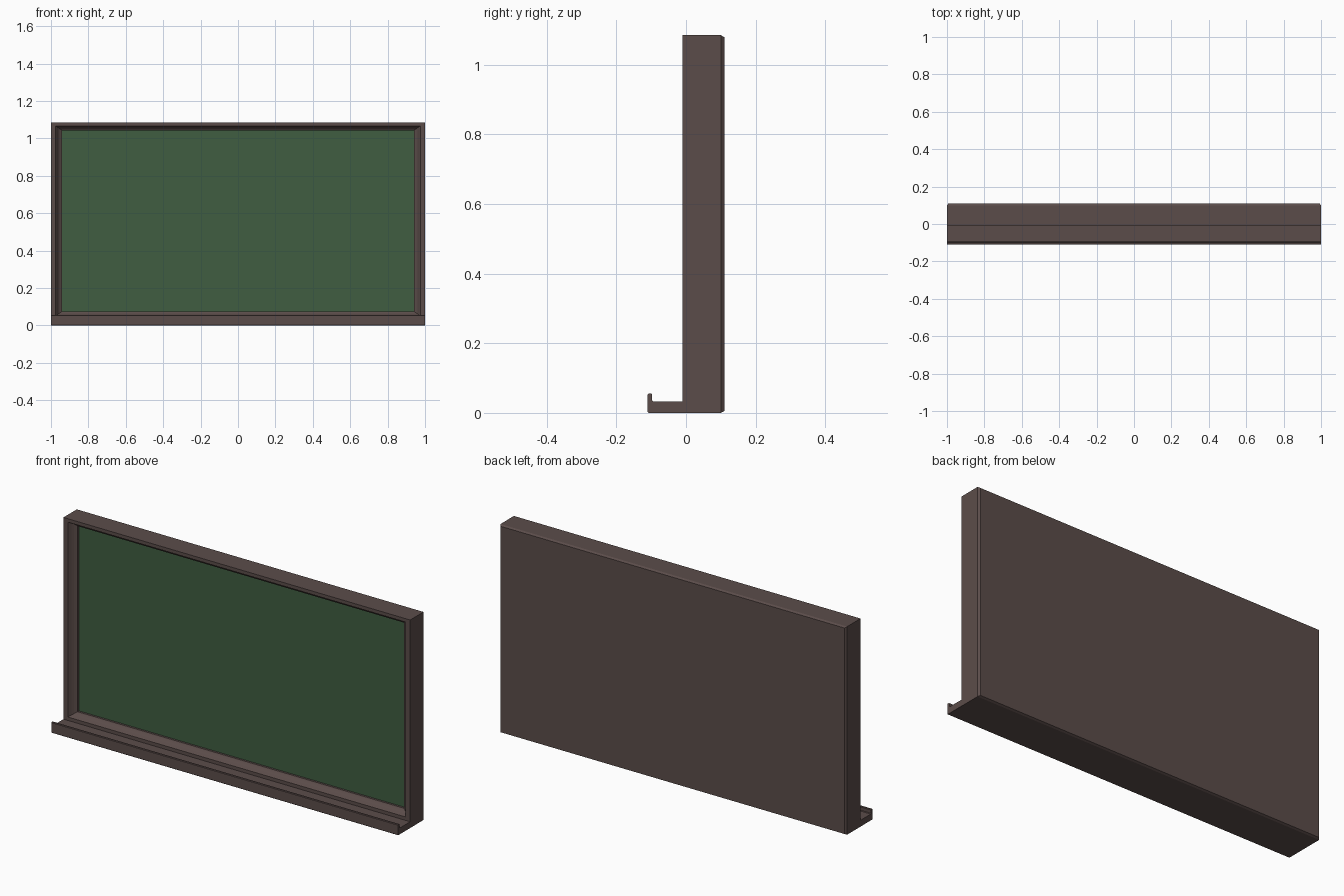
import bpy, bmesh

if "Cube" in bpy.data.objects:
    bpy.data.objects.remove(bpy.data.objects["Cube"])

H = 1.085      # overall height
SHELF = 0.033  # height of the ledge the frame rises from


def material(name, rgb):
    m = bpy.data.materials.new(name)
    m.diffuse_color = (*rgb, 1)
    m.use_nodes = True
    m.node_tree.nodes["Principled BSDF"].inputs["Base Color"].default_value = m.diffuse_color
    return m


def finish(name, bm, mat):
    bmesh.ops.recalc_face_normals(bm, faces=bm.faces)
    me = bpy.data.meshes.new(name)
    bm.to_mesh(me)
    bm.free()
    ob = bpy.data.objects.new(name, me)
    bpy.context.collection.objects.link(ob)
    me.materials.append(mat)
    return ob


def ring(bm, x, z0, z1, y):
    return [bm.verts.new(p) for p in ((-x, y, z0), (x, y, z0), (x, y, z1), (-x, y, z1))]


wood = material("dark_wood", (0.105, 0.073, 0.068))
green = material("board_green", (0.05, 0.11, 0.052))

# Frame: rectangular rings from the chamfered back to the moulded front opening
bm = bmesh.new()
rings = [ring(bm, 0.992, 0.005, H - 0.006, 0.11),
         ring(bm, 1.0, 0.0, H, 0.10),
         ring(bm, 1.0, 0.0, H, -0.01)]
moulding = [(0.018, -0.01), (0.022, -0.003), (0.026, 0.006), (0.031, 0.014),
            (0.037, 0.020), (0.042, 0.023), (0.042, 0.040)]
for inset, y in moulding:
    rings.append(ring(bm, 1 - inset * 1.4, SHELF + inset, H - inset, y))
bm.faces.new(rings[0])
for a, b in zip(rings, rings[1:]):
    for i in range(4):
        j = (i + 1) % 4
        bm.faces.new((a[i], a[j], b[j], b[i]))
bm.faces.new(rings[-1])
finish("frame", bm, wood)

# Writing surface set into the frame
bm = bmesh.new()
front = bm.faces.new(ring(bm, 0.941, SHELF + 0.042, H - 0.042, 0.034))
ext = bmesh.ops.extrude_face_region(bm, geom=[front])["geom"]
bmesh.ops.translate(bm, vec=(0, 0.006, 0),
                    verts=[v for v in ext if isinstance(v, bmesh.types.BMVert)])
finish("writing_surface", bm, green)

# Chalk tray: L profile with a raised lip, extruded along the full width
profile = [(-0.01, 0), (-0.108, 0), (-0.11, 0.002), (-0.11, 0.053), (-0.108, 0.055),
           (-0.099, 0.055), (-0.097, 0.053), (-0.097, 0.036), (-0.094, SHELF), (-0.01, SHELF)]
bm = bmesh.new()
ends = [[bm.verts.new((x, y, z)) for y, z in profile] for x in (-1, 1)]
for end in ends:
    bm.faces.new(end)
for i in range(len(profile)):
    j = (i + 1) % len(profile)
    bm.faces.new((ends[0][i], ends[0][j], ends[1][j], ends[1][i]))
finish("chalk_tray", bm, wood)
